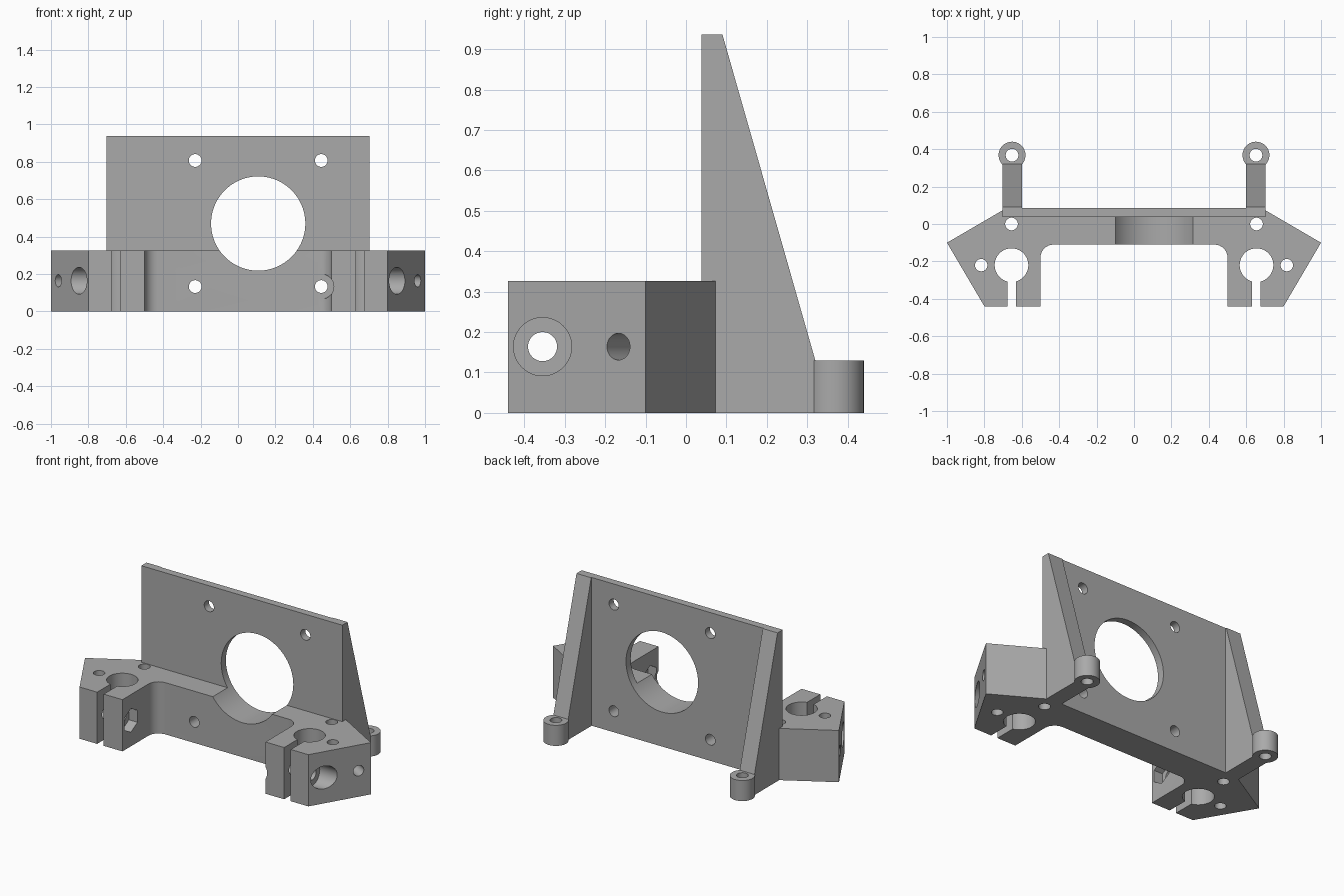
import bpy, bmesh
from math import sin, cos, pi
from mathutils import Vector, Matrix

cube = bpy.data.objects.get("Cube")
if cube:
    bpy.data.objects.remove(cube)

grey = bpy.data.materials.new("plain grey")
grey.use_nodes = True
grey.diffuse_color = (0.4, 0.4, 0.4, 1)
grey.node_tree.nodes["Principled BSDF"].inputs["Base Color"].default_value = (0.4, 0.4, 0.4, 1)

BASE_H, PLATE_H, EAR_H = 0.327, 0.937, 0.13
BACK = 0.085
SIDE = 0.703


def add_object(name, bm):
    bmesh.ops.recalc_face_normals(bm, faces=bm.faces)
    mesh = bpy.data.meshes.new(name)
    bm.to_mesh(mesh)
    bm.free()
    mesh.materials.append(grey)
    obj = bpy.data.objects.new(name, mesh)
    bpy.context.scene.collection.objects.link(obj)
    return obj


def prism(name, points, offset):
    """Extrude a flat outline of 3D points along an offset."""
    bm = bmesh.new()
    face = bm.faces.new([bm.verts.new(p) for p in points])
    result = bmesh.ops.extrude_face_region(bm, geom=[face])
    moved = [g for g in result["geom"] if isinstance(g, bmesh.types.BMVert)]
    bmesh.ops.translate(bm, verts=moved, vec=offset)
    return add_object(name, bm)


def box(name, low, high):
    (x0, y0, z0), (x1, y1, z1) = low, high
    return prism(name, [(x0, y0, z0), (x1, y0, z0), (x1, y1, z0), (x0, y1, z0)], (0, 0, z1 - z0))


def rod(name, start, end, radius, sides=48):
    """Cylinder or regular prism between two points."""
    start, end = Vector(start), Vector(end)
    axis = end - start
    place = Matrix.Translation((start + end) / 2) @ axis.to_track_quat('Z', 'Y').to_matrix().to_4x4()
    bm = bmesh.new()
    bmesh.ops.create_cone(bm, cap_ends=True, segments=sides, radius1=radius,
                          radius2=radius, depth=axis.length, matrix=place)
    return add_object(name, bm)


def combine(target, tool, operation):
    mod = target.modifiers.new(operation, 'BOOLEAN')
    mod.operation = operation
    mod.solver = 'EXACT'
    mod.object = tool
    bpy.context.view_layer.objects.active = target
    bpy.ops.object.modifier_apply(modifier=mod.name)
    bpy.data.objects.remove(tool)


# Clamp base: half outline with a filleted inner corner, mirrored
fillet = 0.07
half = [(0.5 - fillet + fillet * sin(a), -0.11 - fillet + fillet * cos(a))
        for a in (i * pi / 16 for i in range(9))]
half += [(0.5, -0.44), (0.8, -0.44), (1, -0.1), (SIDE, 0.073)]
outline = half + [(-x, y) for x, y in reversed(half)]
bracket = prism("motor_bracket", [(x, y, 0) for x, y in outline], (0, 0, BASE_H))

# Upright motor plate
combine(bracket, box("plate", (-SIDE, 0.038, 0), (SIDE, BACK, PLATE_H)), 'UNION')

for s in (-1, 1):
    # Tapered rib and mounting ear
    rib = [(0.06, 0), (0.32, 0), (0.32, EAR_H), (0.09, PLATE_H), (0.06, PLATE_H)]
    combine(bracket, prism("rib", [(s * 0.6, y, z) for y, z in rib], (s * (SIDE - 0.6), 0, 0)), 'UNION')
    ear = s * 0.652
    combine(bracket, rod("ear", (ear, 0.368, 0), (ear, 0.368, EAR_H), 0.072), 'UNION')

cutters = []
for s in (-1, 1):
    # Vertical holes: ear, rod clamp and two small ones
    for x, y, r in ((0.652, 0.368, 0.034), (0.655, -0.22, 0.09),
                    (0.655, 0, 0.034), (0.817, -0.22, 0.033)):
        cutters.append(rod("hole", (s * x, y, -0.1), (s * x, y, 0.5), r))
    # Clamp slot
    x0, x1 = sorted((s * 0.631, s * 0.677))
    cutters.append(box("slot", (x0, -0.5, -0.1), (x1, -0.2, 0.5)))
    # Clamp screw with head recess and hexagonal nut pocket
    y, z = -0.355, 0.164
    cutters.append(rod("screw", (s * 0.4, y, z), (s * 1.1, y, z), 0.036))
    cutters.append(rod("head", (s * 0.77, y, z), (s * 1.1, y, z), 0.072))
    cutters.append(rod("nut", (s * 0.4, y, z), (s * 0.56, y, z), 0.075, 6))
    # Angled hole from the slanted face
    cutters.append(rod("angled", (s * 1.047, -0.217, z), (s * 0.66, 0.006, z), 0.033))

# Motor opening, its four screw holes and the driver clearance
cx, cz, pitch = 0.108, 0.47, 0.337
cutters.append(rod("opening", (cx, -0.3, cz), (cx, 0.3, cz), 0.252, 96))
for i in (-1, 1):
    for j in (-1, 1):
        x, z = cx + i * pitch, cz + j * pitch
        cutters.append(rod("hole", (x, -0.3, z), (x, 0.3, z), 0.034))
x, z = cx + pitch, cz - pitch
cutters.append(rod("clearance", (x, -0.6, z), (x, -0.111, z), 0.067))

for cutter in cutters:
    combine(bracket, cutter, 'DIFFERENCE')

# Smooth the round surfaces, keep edges sharp
bpy.ops.object.select_all(action='DESELECT')
bracket.select_set(True)
bpy.context.view_layer.objects.active = bracket
bpy.ops.object.shade_smooth_by_angle(angle=pi / 7)
